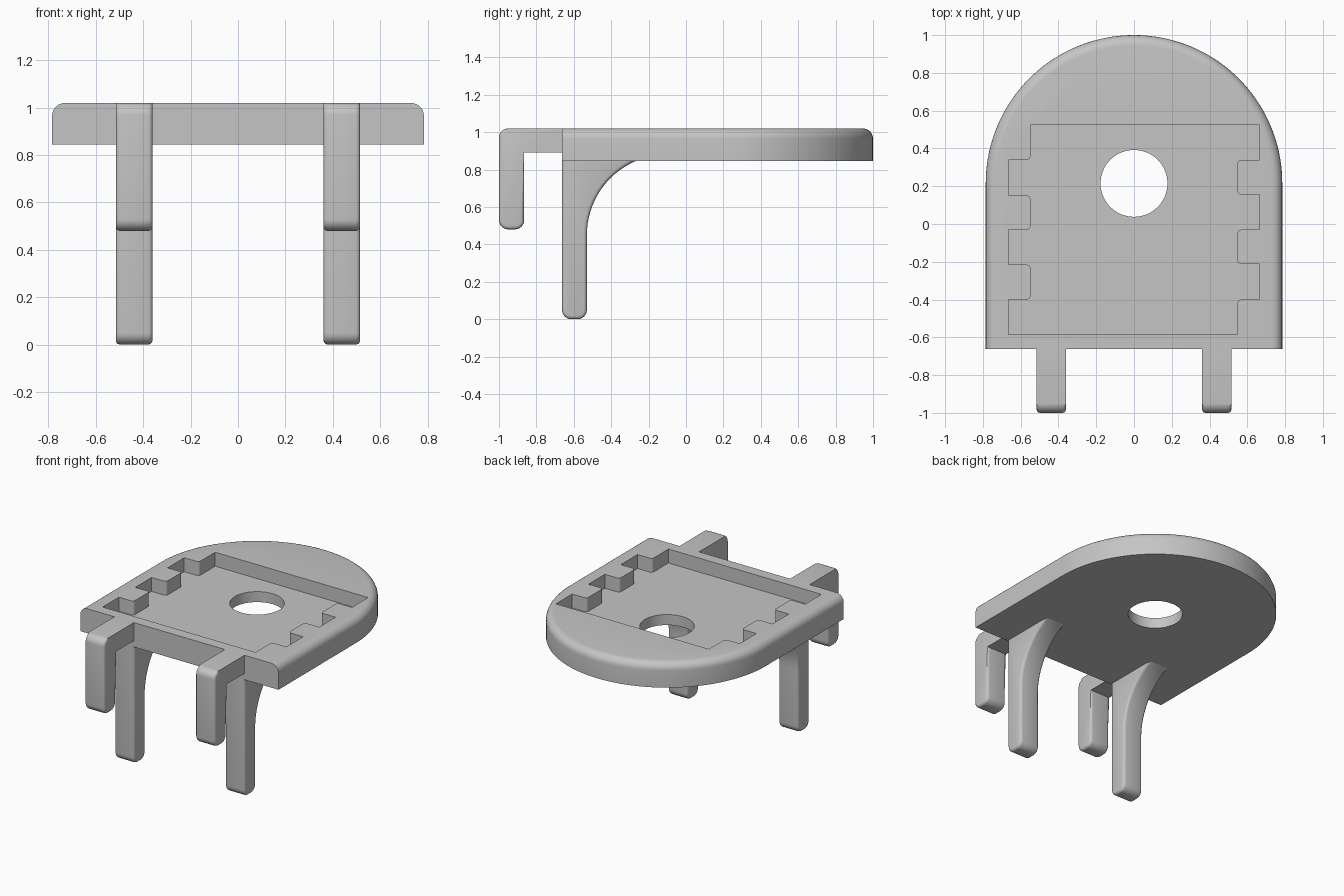
import bpy, bmesh, math
from mathutils import Vector

cube = bpy.data.objects.get("Cube")
if cube:
    bpy.data.objects.remove(cube, do_unlink=True)

grey = bpy.data.materials.new("light grey plastic")
grey.use_nodes = True
colour = (0.56, 0.56, 0.56, 1)
grey.diffuse_color = colour
grey.node_tree.nodes["Principled BSDF"].inputs["Base Color"].default_value = colour

BOTTOM, TOP, FRONT = 0.845, 1.02, -0.663
HALF, ARC_Y = 0.785, 0.215


def rounded(points, steps=6):
    """Outline from (a, b, radius) points, with square corners rounded."""
    out = []
    for i, (a, b, r) in enumerate(points):
        p = Vector((a, b))
        if r == 0:
            out.append(p)
            continue
        u = (Vector(points[i - 1][:2]) - p).normalized()
        v = (Vector(points[(i + 1) % len(points)][:2]) - p).normalized()
        for k in range(steps + 1):
            t = math.pi / 2 * k / steps
            out.append(p + r * (u + v) - r * (v * math.cos(t) + u * math.sin(t)))
    return out


def arc(ca, cb, r, start, end, steps):
    angles = [math.radians(start + (end - start) * k / steps) for k in range(steps + 1)]
    return [Vector((ca + r * math.cos(t), cb + r * math.sin(t))) for t in angles]


def prism(name, outline, place, depth, bevel=0, chosen=None, segments=4):
    """Extrude an outline along depth and round the chosen edges."""
    bm = bmesh.new()
    face = bm.faces.new([bm.verts.new(place(p)) for p in outline])
    ext = bmesh.ops.extrude_face_region(bm, geom=[face])
    moved = [g for g in ext["geom"] if isinstance(g, bmesh.types.BMVert)]
    bmesh.ops.translate(bm, verts=moved, vec=depth)
    bmesh.ops.recalc_face_normals(bm, faces=bm.faces)
    if bevel:
        edges = [e for e in bm.edges if chosen(e)]
        bmesh.ops.bevel(bm, geom=edges, offset=bevel, segments=segments,
                        profile=0.5, affect='EDGES')
    mesh = bpy.data.meshes.new(name)
    bm.to_mesh(mesh)
    bm.free()
    mesh.materials.append(grey)
    ob = bpy.data.objects.new(name, mesh)
    bpy.context.collection.objects.link(ob)
    return ob


def activate(ob):
    bpy.ops.object.select_all(action='DESELECT')
    ob.select_set(True)
    bpy.context.view_layer.objects.active = ob


def cut(ob, cutter):
    activate(ob)
    mod = ob.modifiers.new("cut", 'BOOLEAN')
    mod.operation, mod.solver, mod.object = 'DIFFERENCE', 'EXACT', cutter
    bpy.ops.object.modifier_apply(modifier=mod.name)
    bpy.data.objects.remove(cutter, do_unlink=True)


def smooth(ob):
    activate(ob)
    bpy.ops.object.shade_smooth_by_angle(angle=math.radians(32))


def middle(e):
    return (e.verts[0].co + e.verts[1].co) / 2


# Plate: square front, half-round back, top rim rounded except at the front
outline = [Vector((-HALF, FRONT)), Vector((HALF, FRONT))]
outline += arc(0, ARC_Y, HALF, 0, 180, 72)


def top_rim(e):
    return all(v.co.z > TOP - 0.001 for v in e.verts) and middle(e).y > FRONT + 0.01


plate = prism("plate", outline, lambda p: (p.x, p.y, BOTTOM),
              (0, 0, TOP - BOTTOM), 0.055, top_rim, 6)

# Toothed recess: one half of the outline, repeated by a half turn
MID_Y, OUT, IN, R = -0.03, 0.664, 0.548, 0.02
half = [(-IN, 0.554, 0)]
for level, x in ((0.37, -IN), (0.181, -OUT), (0, -IN),
                 (-0.185, -OUT), (-0.37, -IN)):
    nxt = -OUT if x == -IN else -IN
    half += [(x, level, R if x == -IN else 0), (nxt, level, R if nxt == -IN else 0)]
half.append((-OUT, -0.554, 0))
loop = half + [(-x, -y, r) for x, y, r in half]
loop = [(x, y + MID_Y, r) for x, y, r in loop]
cut(plate, prism("recess_cutter", rounded(loop, 4),
                 lambda p: (p.x, p.y, TOP - 0.1), (0, 0, 0.3)))

# Round hole through the plate
cut(plate, prism("hole_cutter", arc(0, ARC_Y, 0.177, 0, 354.375, 63),
                 lambda p: (p.x, p.y, BOTTOM - 0.2), (0, 0, 0.6)))
smooth(plate)

# Hooks and legs: side profiles extruded across their width
WIDTH, CENTRE = 0.155, 0.438
hook_profile = rounded([(FRONT, TOP, 0), (-1, TOP, 0.05), (-1, 0.48, 0.05),
                        (-0.865, 0.48, 0.05), (-0.865, 0.89, 0), (FRONT, 0.89, 0)])
leg_profile = rounded([(FRONT, BOTTOM, 0), (FRONT, 0, 0.05), (-0.53, 0, 0.05),
                       (-0.53, 0.45, 0)])
leg_profile += arc(-0.10, 0.45, 0.43, 180, 113.3, 16)[1:-1]
leg_profile.append(Vector((-0.27, BOTTOM)))


def on_side(e):
    return abs(e.verts[0].co.x - e.verts[1].co.x) < 0.001


def hook_edge(e):
    return on_side(e) and middle(e).y < -0.86 and middle(e).z < TOP - 0.001


def leg_edge(e):
    return on_side(e) and middle(e).z < BOTTOM - 0.001


for side, sign in (("left", 1), ("right", -1)):
    x = sign * CENTRE - WIDTH / 2
    for part, profile, rule in (("hook", hook_profile, hook_edge),
                                ("leg", leg_profile, leg_edge)):
        smooth(prism(f"{side}_{part}", profile, lambda p: (x, p.x, p.y),
                     (WIDTH, 0, 0), 0.018, rule, 3))
